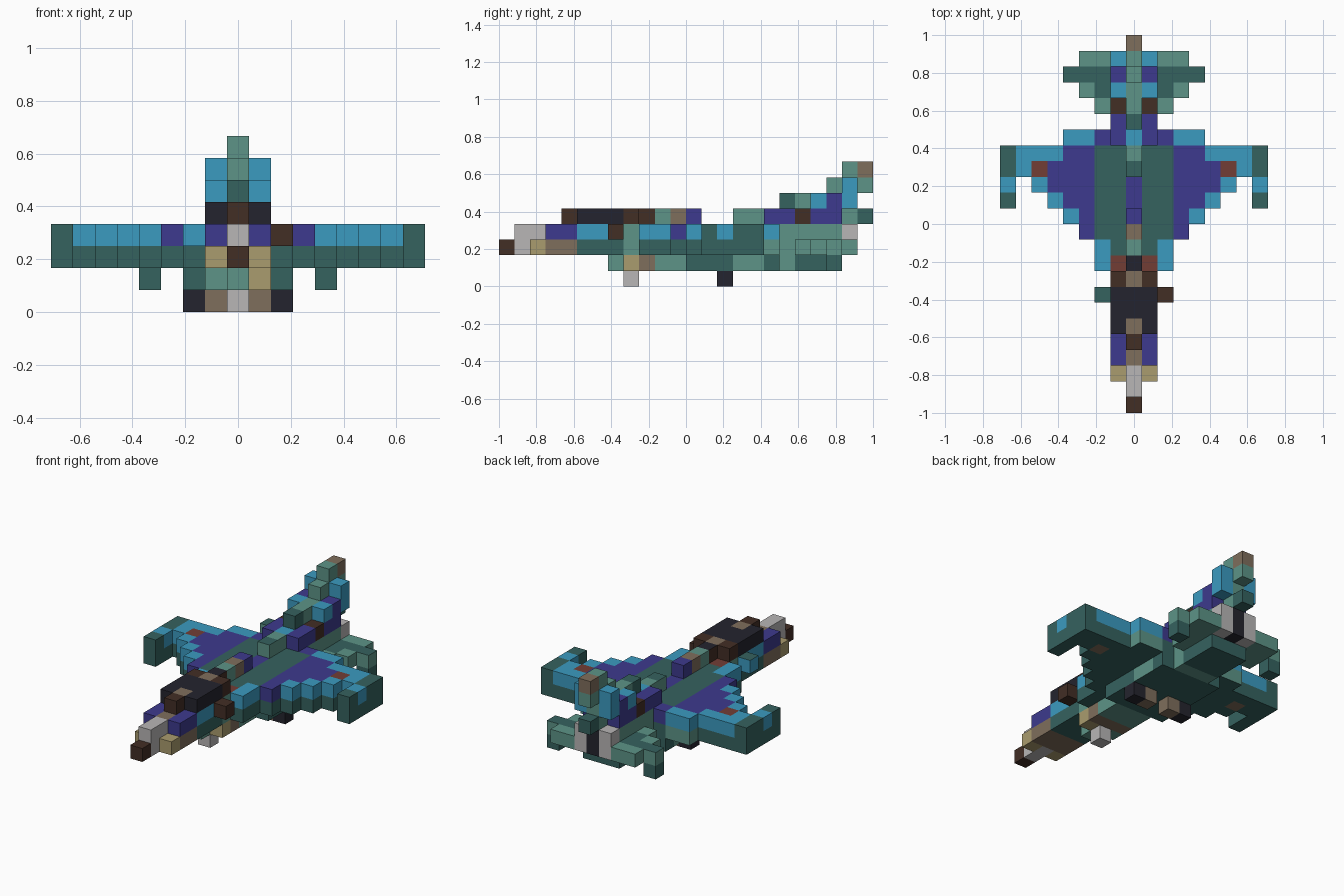
import bpy
import bmesh
from mathutils import Vector

cube = bpy.data.objects.get("Cube")
if cube:
    bpy.data.objects.remove(cube)

CELL = 1 / 12


def material(name, rgb):
    linear = [((c / 255 + 0.055) / 1.055) ** 2.4 for c in rgb]
    mat = bpy.data.materials.new(name)
    mat.use_nodes = True
    mat.diffuse_color = (*linear, 1)
    bsdf = mat.node_tree.nodes["Principled BSDF"]
    bsdf.inputs["Base Color"].default_value = (*linear, 1)
    bsdf.inputs["Roughness"].default_value = 0.9
    return mat


PALETTE = {
    "dark_teal": material("dark_teal", (53, 98, 95)),
    "light_teal": material("light_teal", (93, 148, 135)),
    "blue": material("blue", (59, 155, 192)),
    "purple": material("purple", (61, 58, 142)),
    "brown": material("dark_brown", (66, 46, 37)),
    "taupe": material("taupe", (127, 110, 92)),
    "tan": material("tan", (170, 156, 110)),
    "grey": material("pale_grey", (184, 182, 182)),
    "black": material("near_black", (36, 36, 46)),
    "red": material("red_brown", (114, 61, 53)),
}
COLOURS = list(PALETTE)
cells = {}  # grid position -> (part, side colour, top colour, bottom colour)


def fill(part, colour, x, y, z, top=None, bottom=None, mirror=True):
    """Fill a block of cells; each range is a number or a (first, last) pair."""
    def span(r):
        return range(r[0], r[1] + 1) if isinstance(r, tuple) else (r,)
    for i in span(x):
        for j in span(y):
            for k in span(z):
                for side in ((i, -i) if mirror else (i,)):
                    cells[side, j, k] = (part, colour, top or colour, bottom or colour)


# Fuselage core
fill("fuselage", "dark_teal", (0, 1), (5, 17), 2)
fill("fuselage", "blue", (0, 1), (5, 6), 3)
fill("fuselage", "dark_teal", (0, 1), (7, 17), 3)
fill("fuselage", "light_teal", (0, 1), 8, (2, 3))
fill("fuselage", "red", 1, 9, 3)
fill("fuselage", "dark_teal", 2, (9, 17), 2)
fill("fuselage", "blue", 2, (9, 10), 3)
fill("fuselage", "dark_teal", 2, (11, 16), 3)
fill("fuselage", "purple", 2, 17, 3)
fill("fuselage", "purple", 0, (13, 14), 3)
fill("fuselage", "brown", 2, 7, 3, mirror=False)
fill("fuselage", "blue", -2, 7, 3, top="dark_teal", mirror=False)

# Nose
fill("nose", "brown", 0, 0, 2)
fill("nose", "grey", 0, (1, 2), (2, 3))
fill("nose", "tan", 1, 2, 2)
fill("nose", "taupe", (0, 1), (3, 4), (2, 3))
fill("nose", "purple", 1, (3, 4), 3)

# Canopy
fill("canopy", "brown", 0, 4, 4)
fill("canopy", "black", (0, 1), (5, 7), 4)
fill("canopy", "taupe", 0, 5, 4)
fill("canopy", "brown", 1, 8, 4)
fill("canopy", "taupe", 0, 8, 4)
fill("canopy", "brown", 0, 9, 4, top="black")

# Dorsal spine
fill("spine", "light_teal", 0, 10, 4)
fill("spine", "taupe", 0, 11, 4)
fill("spine", "purple", 0, 12, 4)
fill("spine", "light_teal", 0, 15, 4, top="dark_teal")
fill("spine", "light_teal", 0, 16, 4)
fill("spine", "purple", 1, (17, 18), 4)
fill("spine", "blue", 0, 17, 4)

# Swept wings, one cell wider per row, with a blue rim
for row in range(11, 17):
    tip = row - 8
    fill("wings", "dark_teal", (3, tip), row, 2)
    fill("wings", "blue", (3, tip), row, 3)
    fill("wings", "purple", (3, max(3, tip - 1)), row, 3)
fill("wings", "blue", (5, 7), 16, 3)
fill("wings", "blue", 7, 15, 3)
fill("wings", "red", 6, 15, 3)
fill("wings", "dark_teal", 6, 15, 2, bottom="taupe")
fill("wings", "light_teal", (3, 4), 17, 2, bottom="dark_teal")
fill("wings", "blue", (3, 4), 17, 3)

# Wing tips
fill("wing_tips", "dark_teal", 8, (13, 16), (2, 3))
fill("wing_tips", "blue", 8, 14, 3)

# Belly
fill("belly", "light_teal", 0, (7, 8), 1)
fill("belly", "light_teal", -1, 8, 1, mirror=False)
fill("belly", "tan", 1, 8, 1, mirror=False)
fill("belly", "taupe", (0, 1), 9, 1)
fill("belly", "light_teal", (0, 1), (10, 11), 1)
fill("belly", "dark_teal", (0, 2), (12, 17), 1)
fill("belly", "light_teal", 2, (15, 16), 1, bottom="dark_teal")
fill("belly", "light_teal", (0, 1), 18, 1)
fill("belly", "dark_teal", (0, 1), (19, 21), 1)

# Landing gear
fill("landing_gear", "grey", 0, 8, 0)
fill("landing_gear", "taupe", 1, 14, 0)
fill("landing_gear", "black", 2, 14, 0)

# Tail body and exhaust
fill("tail_body", "light_teal", (0, 1), (18, 21), (2, 3))
fill("exhaust", "grey", 1, 22, (2, 3))
fill("exhaust", "black", 0, 22, (2, 3))

# Tailplane with hanging end fins
for row, tip in ((19, 2), (20, 3), (21, 4), (22, 3)):
    fill("tailplane", "light_teal", (2, tip), row, 2)
fill("tailplane", "light_teal", 2, 20, 2, top="dark_teal")
fill("tailplane", "light_teal", (2, 4), 21, 2, top="dark_teal")
fill("tailplane", "dark_teal", 4, 21, 1)

# Stepped tail fin
fill("tail_fin", "light_teal", 0, (18, 22), (4, 5))
fill("tail_fin", "dark_teal", 0, 18, 5)
fill("tail_fin", "light_teal", 0, (21, 23), 6)
fill("tail_fin", "light_teal", 0, 22, 7)
fill("tail_fin", "taupe", 0, 23, 7)
fill("tail_fin", "dark_teal", 0, 23, 4)
fill("tail_fin", "brown", 1, 19, 4)
fill("tail_fin", "purple", 1, (20, 21), 4)
fill("tail_fin", "blue", 1, 20, 5)
fill("tail_fin", "purple", 1, 21, 5)
fill("tail_fin", "blue", 1, 22, (5, 6))


def build(part):
    """Turn the cells of one part into a mesh of their exposed faces."""
    bm = bmesh.new()
    for (i, j, k), (owner, side, top, bottom) in cells.items():
        if owner != part:
            continue
        centre = Vector((i, j - 11.5, k + 0.5))
        for axis in range(3):
            for sign in (-1, 1):
                n, u, v = Vector(), Vector(), Vector()
                n[axis] = sign
                if tuple(int(a + b) for a, b in zip((i, j, k), n)) in cells:
                    continue
                u[(axis + 1) % 3] = 1
                v[(axis + 2) % 3] = sign
                corners = (-u - v, u - v, u + v, v - u)
                face = bm.faces.new([bm.verts.new((centre + (n + c) / 2) * CELL) for c in corners])
                colour = side if axis < 2 else top if sign > 0 else bottom
                face.material_index = COLOURS.index(colour)
    bmesh.ops.remove_doubles(bm, verts=bm.verts, dist=CELL / 100)
    mesh = bpy.data.meshes.new(part)
    for mat in PALETTE.values():
        mesh.materials.append(mat)
    bm.to_mesh(mesh)
    bm.free()
    bpy.context.collection.objects.link(bpy.data.objects.new(part, mesh))


for part_name in dict.fromkeys(cell[0] for cell in cells.values()):
    build(part_name)
